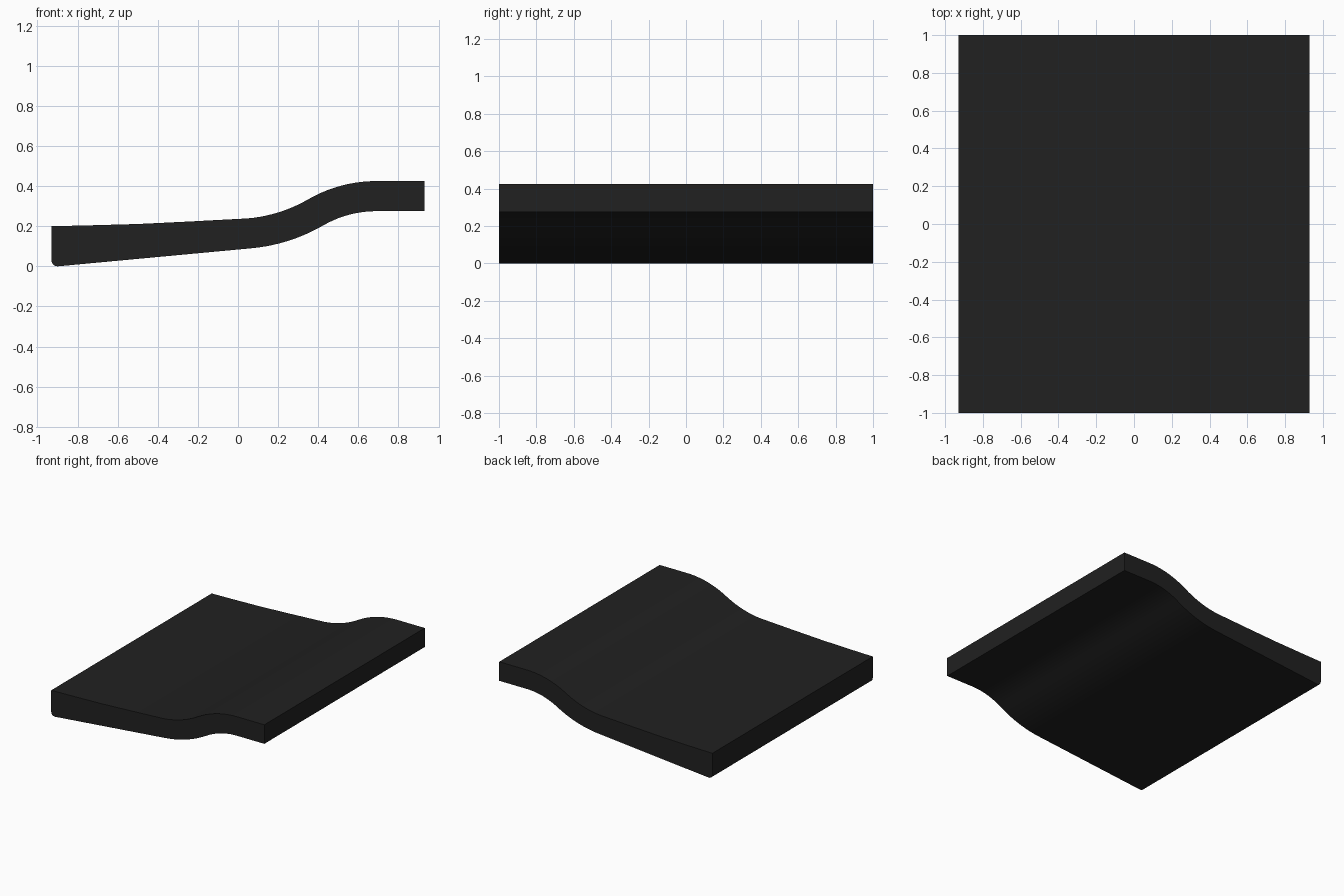
import bpy, bmesh
from math import sin, cos, radians, pi

if "Cube" in bpy.data.objects:
    bpy.data.objects.remove(bpy.data.objects["Cube"])

T = 0.15                 # slab thickness
A0, A1 = radians(5), radians(30)   # ramp slope, steepest slope
R_CREST, R_DIP = 0.68, 0.73        # radii on the top surface
N = 10


def s_curve(offset):
    """Right-to-left curve; offset is the depth below the top surface."""
    big, low = R_CREST - offset, R_DIP + offset
    cx, cz = 0.69, 0.425 - R_CREST
    pts = []
    for i in range(N + 1):
        a = A1 * i / N
        pts.append((cx - big * sin(a), cz + big * cos(a)))
    # centre of the dip lies beyond the inflection point
    dx = cx - (R_CREST + R_DIP) * sin(A1)
    dz = cz + (R_CREST + R_DIP) * cos(A1)
    for i in range(1, N + 1):
        a = A1 + (A0 - A1) * i / N
        pts.append((dx + low * sin(a), dz - low * cos(a)))
    return pts


# Side profile: top surface, rounded front toe, underside
profile = [(0.93, 0.425)] + s_curve(0)
profile += [(-0.25, 0.223), (-0.5, 0.211), (-0.75, 0.204), (-0.93, 0.20)]
r = 0.03
for i in range(7):
    a = pi + (pi / 2 + A0) * i / 6
    profile.append((-0.93 + r + r * cos(a), r + r * sin(a)))
profile += s_curve(T)[::-1] + [(0.93, 0.425 - T)]

# Extrude the profile across the width
bm = bmesh.new()
face = bm.faces.new([bm.verts.new((x, -1, z)) for x, z in profile])
ext = bmesh.ops.extrude_face_region(bm, geom=[face])
verts = [g for g in ext["geom"] if isinstance(g, bmesh.types.BMVert)]
bmesh.ops.translate(bm, verts=verts, vec=(0, 2, 0))
bmesh.ops.recalc_face_normals(bm, faces=bm.faces)
mesh = bpy.data.meshes.new("curved_slab")
bm.to_mesh(mesh)
bm.free()
slab = bpy.data.objects.new("curved_slab", mesh)
bpy.context.collection.objects.link(slab)

# Near-black finish
mat = bpy.data.materials.new("black_rubber")
mat.diffuse_color = (0.015, 0.015, 0.015, 1)
mat.use_nodes = True
mat.node_tree.nodes["Principled BSDF"].inputs["Base Color"].default_value = mat.diffuse_color
mesh.materials.append(mat)

bpy.context.view_layer.objects.active = slab
slab.select_set(True)
bpy.ops.object.shade_smooth_by_angle(angle=radians(30))
